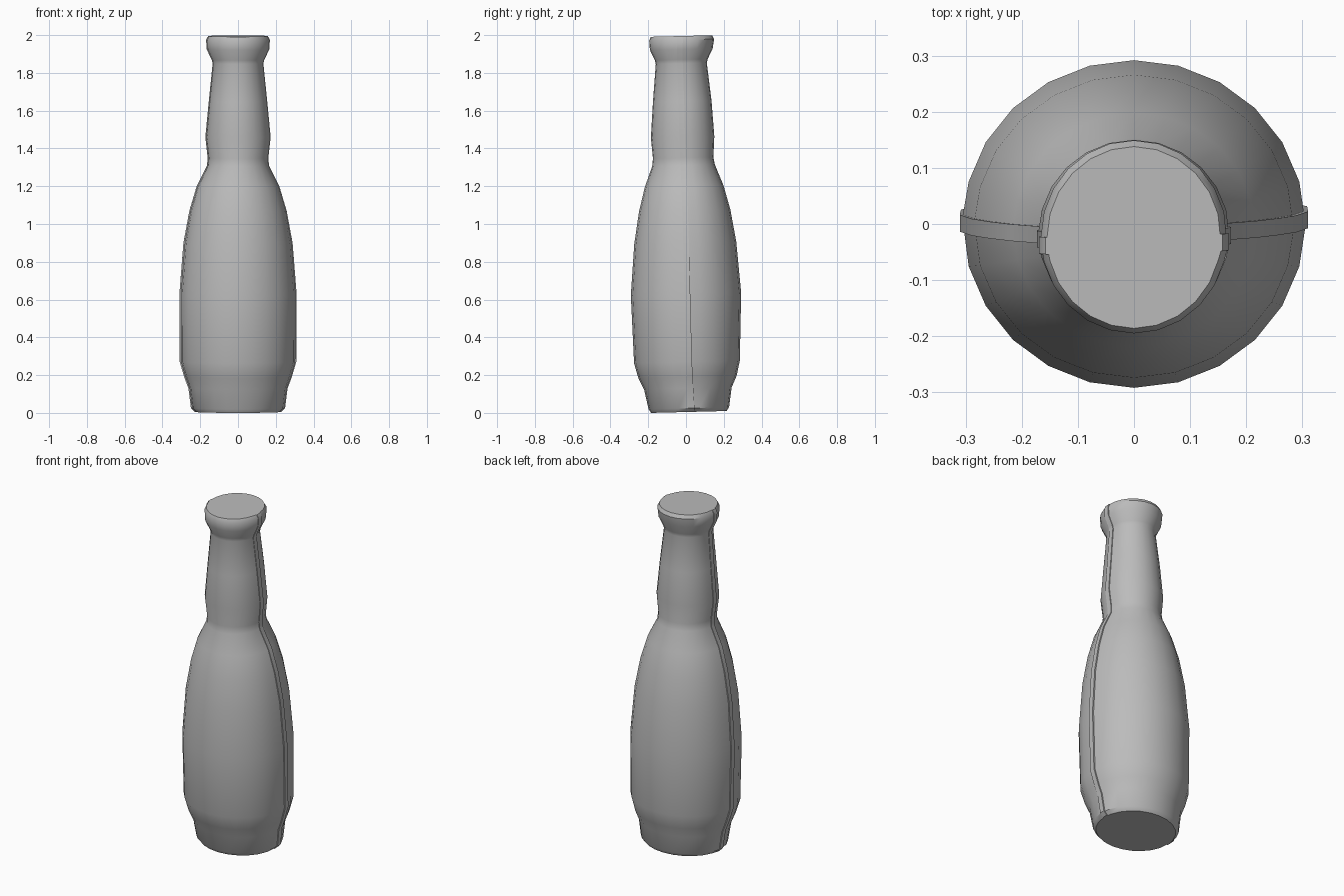
import bpy
import bmesh
import math

if "Cube" in bpy.data.objects:
    bpy.data.objects.remove(bpy.data.objects["Cube"], do_unlink=True)

grey = bpy.data.materials.new("plain grey")
grey.use_nodes = True
COLOUR = (0.5, 0.5, 0.5, 1)
grey.diffuse_color = COLOUR
grey.node_tree.nodes["Principled BSDF"].inputs["Base Color"].default_value = COLOUR

# Bottle profile: height, half width, half depth, depth centre
RINGS = [
    (0.005, .225, .20, .015), (.025, .245, .213, .015), (.13, .258, .232, .01),
    (.19, .28, .26, .008), (.27, .303, .28, .005), (.63, .305, .292, 0),
    (.90, .284, .27, -.004), (1.07, .253, .242, -.007), (1.2, .215, .208, -.01),
    (1.31, .161, .166, -.013), (1.35, .158, .160, -.015), (1.46, .17, .168, -.018),
    (1.65, .152, .155, -.02), (1.85, .132, .135, -.025), (1.87, .137, .14, -.025),
    (1.925, .163, .166, -.025), (1.975, .166, .172, -.023), (1.995, .155, .162, -.024),
]
LEAN = 0.025    # rings tilt a little towards the front

# Keyed joint line across both ends, from -x to +x
KEY = [(-.02, -.05), (-.018, -.018), (-.011, -.004), (0, 0),
       (.011, -.004), (.018, -.018), (.02, -.05)]


def ring_points(ring, side):
    """One level of a half: raised lip at one end, plain edge at the other."""
    z, rx, ry, cy = ring
    shift = side * (.012 - .012 * z)
    points = [(rx * s, v + shift) for s, v in
              ((.985, .018), (1.018, .018), (1.018, -.012), (1, -.012))]
    for k in range(1, 12):
        a = -math.pi * k / 12
        points.append((rx * math.cos(a), ry * math.sin(a)))
    points.append((-rx, shift))
    return [(side * u, side * v + cy, z + LEAN * side * v) for u, v in points]


def bottle_half(name, side):
    bm = bmesh.new()
    rows = [[bm.verts.new(p) for p in ring_points(r, side)] for r in RINGS]
    for low, high in zip(rows, rows[1:]):
        for i in range(len(low) - 1):
            bm.faces.new((low[i + 1], low[i], high[i], high[i + 1]))
    # End caps follow the keyed joint
    for row, ring, top in ((rows[0], RINGS[0], False), (rows[-1], RINGS[-1], True)):
        z, cy = ring[0], ring[3]
        path = KEY if side > 0 else KEY[::-1]
        joint = [bm.verts.new((x, y, z + LEAN * (y - cy))) for x, y in path]
        loop = row + joint
        bm.faces.new(loop[::-1] if top else loop)
    bmesh.ops.recalc_face_normals(bm, faces=bm.faces)
    mesh = bpy.data.meshes.new(name)
    bm.to_mesh(mesh)
    bm.free()
    mesh.materials.append(grey)
    obj = bpy.data.objects.new(name, mesh)
    bpy.context.collection.objects.link(obj)
    bpy.ops.object.select_all(action='DESELECT')
    obj.select_set(True)
    bpy.context.view_layer.objects.active = obj
    bpy.ops.object.shade_smooth_by_angle(angle=math.radians(35))
    return obj


bottle_half("bottle_front_half", 1)
bottle_half("bottle_back_half", -1)
